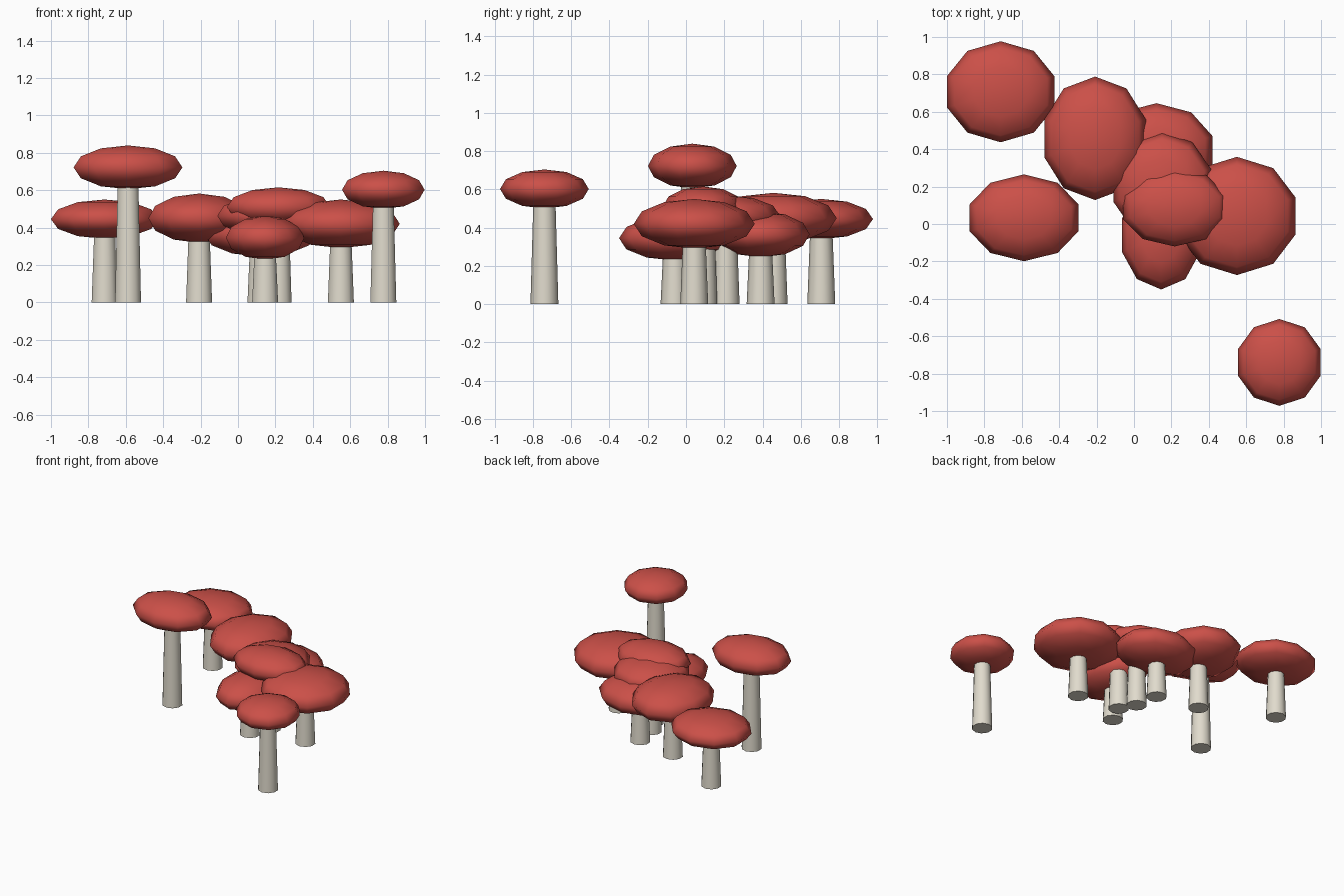
import bpy, bmesh, math
from mathutils import Matrix

if "Cube" in bpy.data.objects:
    bpy.data.objects.remove(bpy.data.objects["Cube"])

SIDES = 10


def material(name, rgb):
    m = bpy.data.materials.new(name)
    m.diffuse_color = (*rgb, 1)
    m.use_nodes = True
    m.node_tree.nodes["Principled BSDF"].inputs["Base Color"].default_value = m.diffuse_color
    return m


red = material("cap_red", (0.60, 0.08, 0.065))
cream = material("stem_cream", (0.75, 0.71, 0.61))


def finish(bm, name, mat, location, angle):
    mesh = bpy.data.meshes.new(name)
    bm.to_mesh(mesh)
    bm.free()
    mesh.materials.append(mat)
    ob = bpy.data.objects.new(name, mesh)
    ob.location = location
    bpy.context.collection.objects.link(ob)
    bpy.ops.object.select_all(action='DESELECT')
    ob.select_set(True)
    bpy.context.view_layer.objects.active = ob
    bpy.ops.object.shade_smooth_by_angle(angle=math.radians(angle))


def mushroom(i, x, y, z, rx, ry, rz):
    # tapered stem, running up into the cap
    bm = bmesh.new()
    bmesh.ops.create_cone(bm, cap_ends=True, segments=SIDES, radius1=0.073,
                          radius2=0.056, depth=z,
                          matrix=Matrix.Translation((0, 0, z / 2)))
    finish(bm, f"stem_{i}", cream, (x, y, 0), 50)

    # flattened cap
    bm = bmesh.new()
    bmesh.ops.create_uvsphere(bm, u_segments=SIDES, v_segments=6, radius=1,
                              matrix=Matrix.Diagonal((rx, ry, rz, 1)))
    finish(bm, f"cap_{i}", red, (x, y, z), 180)


# x, y, cap centre height, cap radii
mushrooms = [
    (-0.713, 0.707, 0.445, 0.302, 0.270, 0.105),
    (-0.208, 0.458, 0.450, 0.285, 0.330, 0.132),
    (-0.588, 0.033, 0.722, 0.306, 0.232, 0.117),
    (0.777, -0.740, 0.602, 0.232, 0.232, 0.102),
    (0.550, 0.043, 0.420, 0.331, 0.316, 0.130),
    (0.217, 0.090, 0.510, 0.291, 0.210, 0.105),
    (0.150, 0.207, 0.462, 0.274, 0.285, 0.108),
    (0.145, -0.060, 0.345, 0.220, 0.290, 0.117),
    (0.120, 0.390, 0.365, 0.316, 0.256, 0.120),
]
for n, values in enumerate(mushrooms, 1):
    mushroom(n, *values)
